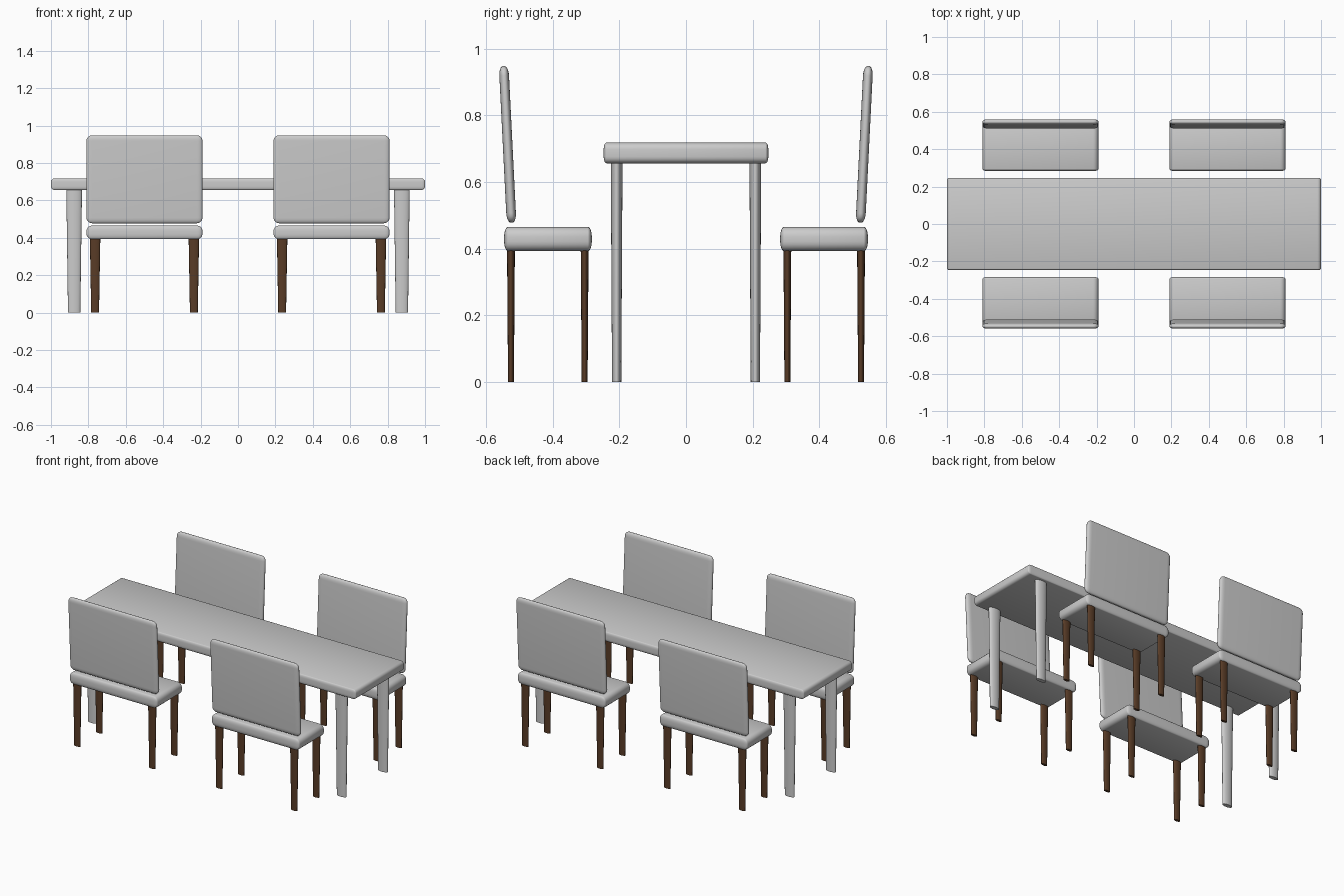
import bpy
import bmesh
from mathutils import Matrix

if "Cube" in bpy.data.objects:
    bpy.data.objects.remove(bpy.data.objects["Cube"])

SQUASH = 0.42  # the set is compressed in depth, so roundings are elliptical

brown = bpy.data.materials.new("dark_wood")
brown.diffuse_color = (0.10, 0.045, 0.02, 1)
brown.use_nodes = True
brown.node_tree.nodes["Principled BSDF"].inputs["Base Color"].default_value = brown.diffuse_color


def finish(bm, name, mat=None):
    mesh = bpy.data.meshes.new(name)
    bmesh.ops.recalc_face_normals(bm, faces=bm.faces[:])
    bm.to_mesh(mesh)
    bm.free()
    obj = bpy.data.objects.new(name, mesh)
    bpy.context.collection.objects.link(obj)
    if mat:
        mesh.materials.append(mat)
    bpy.ops.object.select_all(action='DESELECT')
    obj.select_set(True)
    bpy.context.view_layer.objects.active = obj
    bpy.ops.object.shade_smooth_by_angle(angle=0.7)
    return obj


def rounded_slab(name, size, centre, radius, lean=0.0):
    """Box with rounded edges, squashed in depth and sheared by lean (dy/dz)."""
    bm = bmesh.new()
    bmesh.ops.create_cube(bm, size=1)
    bmesh.ops.scale(bm, vec=(size[0], size[1] / SQUASH, size[2]), verts=bm.verts)
    bmesh.ops.bevel(bm, geom=bm.edges[:], offset=radius, segments=5,
                    profile=0.5, affect='EDGES')
    shape = Matrix.Diagonal((1, SQUASH, 1, 1))
    shape[1][2] = lean
    bm.transform(Matrix.Translation(centre) @ shape)
    return finish(bm, name)


def tapered_leg(name, x, y, height, r_bottom, r_top, mat=None):
    bm = bmesh.new()
    bmesh.ops.create_cone(bm, cap_ends=True, segments=24, radius1=r_bottom,
                          radius2=r_top, depth=height)
    bm.transform(Matrix.Translation((x, y, height / 2)) @ Matrix.Diagonal((1, SQUASH, 1, 1)))
    return finish(bm, name, mat)


# Table
rounded_slab("table_top", (2.0, 0.494, 0.062), (0, 0, 0.687), 0.02)
for sx in (-1, 1):
    for sy in (-1, 1):
        tapered_leg("table_leg", sx * 0.876, sy * 0.208, 0.665, 0.033, 0.042)

# Four chairs, backs facing outward
for cx in (-0.5, 0.5):
    for side in (-1, 1):
        rounded_slab("chair_seat", (0.62, 0.263, 0.073), (cx, side * 0.414, 0.429), 0.029)
        rounded_slab("chair_back", (0.62, 0.029, 0.47), (cx, side * 0.535, 0.713),
                     0.029, lean=side * 0.05)
        for dx in (-0.264, 0.264):
            for y in (0.304, 0.525):
                tapered_leg("chair_leg", cx + dx, side * y, 0.4, 0.021, 0.028, brown)
